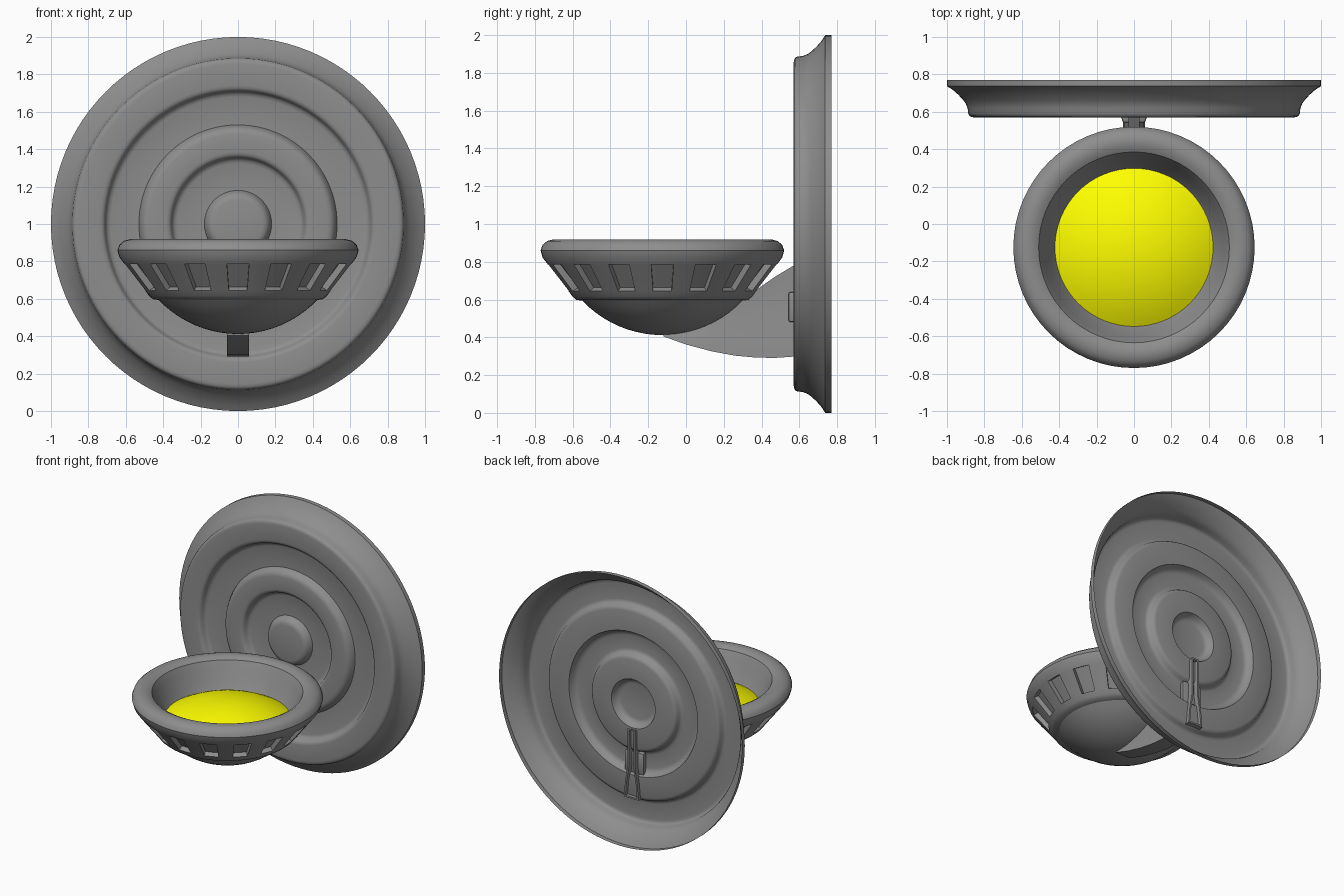
import bpy, bmesh, math
from mathutils import Vector, Matrix

if "Cube" in bpy.data.objects:
    bpy.data.objects.remove(bpy.data.objects["Cube"])

GREY = (0.27, 0.27, 0.27, 1)


def material(color):
    key = "grey" if color == GREY else "yellow"
    mat = bpy.data.materials.get(key) or bpy.data.materials.new(key)
    mat.diffuse_color = color
    mat.use_nodes = True
    mat.node_tree.nodes["Principled BSDF"].inputs["Base Color"].default_value = mat.diffuse_color
    return mat


def finish(name, bm, angle=35, color=GREY):
    bmesh.ops.recalc_face_normals(bm, faces=bm.faces)
    me = bpy.data.meshes.new(name)
    bm.to_mesh(me)
    bm.free()
    me.materials.append(material(color))
    ob = bpy.data.objects.new(name, me)
    bpy.context.collection.objects.link(ob)
    bpy.ops.object.select_all(action='DESELECT')
    ob.select_set(True)
    bpy.context.view_layer.objects.active = ob
    bpy.ops.object.shade_smooth_by_angle(angle=math.radians(angle))
    return ob


def lathe(profile, steps=64):
    """Spin (radius, height) points around z."""
    bm = bmesh.new()
    vs = [bm.verts.new((r, 0, h)) for r, h in profile]
    es = [bm.edges.new(p) for p in zip(vs, vs[1:])]
    bmesh.ops.spin(bm, geom=vs + es, cent=(0, 0, 0), axis=(0, 0, 1),
                   angle=2 * math.pi, steps=steps)
    bmesh.ops.remove_doubles(bm, verts=bm.verts, dist=1e-4)
    bmesh.ops.dissolve_degenerate(bm, edges=bm.edges, dist=1e-5)
    return bm


# Wall plate: pressed sheet with alternating raised and sunken rings (height = y)
HI, LO = 0.57, 0.62
plate = [(1.0, 0.77), (1.0, 0.737), (0.97, 0.718), (0.94, 0.692), (0.915, 0.665),
         (0.90, 0.645), (0.89, 0.62), (0.886, 0.59), (0.88, 0.578), (0.87, 0.572), (0.855, HI)]
for r_in, r_next in ((0.71, 0.53), (0.355, 0.18)):
    plate += [(r_in + 0.03, HI), (r_in + 0.014, HI + 0.003), (r_in + 0.004, HI + 0.012),
              (r_in - 0.004, LO - 0.016), (r_in - 0.012, LO - 0.006), (r_in - 0.03, LO),
              (r_next, LO), (r_next - 0.008, LO - 0.018), (r_next - 0.018, HI + 0.015),
              (r_next - 0.032, HI + 0.004), (r_next - 0.05, HI)]
plate.append((0, HI))
bm = lathe(plate, 96)
bmesh.ops.transform(bm, verts=bm.verts,
                    matrix=Matrix.Translation((0, 0, 1)) @ Matrix(
                        ((1, 0, 0, 0), (0, 0, 1, 0), (0, 1, 0, 0), (0, 0, 0, 1))))
finish("wall_plate", bm, 38)

# Bowl ring with sixteen sunken slots round its sloping side
BOWL = Vector((0, -0.125, 0))
bm = lathe([(0.41, 0.592), (0.455, 0.598), (0.475, 0.615), (0.497, 0.645), (0.606, 0.785),
            (0.634, 0.822), (0.645, 0.86), (0.634, 0.89), (0.61, 0.91), (0.575, 0.919),
            (0.54, 0.916), (0.51, 0.90), (0.485, 0.85), (0.455, 0.77), (0.422, 0.715)])
pitch = 2 * math.pi / 16
slots = [[] for _ in range(16)]
for f in bm.faces:
    c = f.calc_center_median()
    if 0.70 < c.z < 0.73 and c.xy.length > 0.5:
        a = math.atan2(c.y, c.x) / pitch
        if abs(a - round(a)) < 0.25:
            slots[round(a) % 16].append(f)
for faces in slots:
    mid = sum((f.calc_center_median() for f in faces), Vector()) / len(faces)
    inward = Vector((-mid.x, -mid.y, 0)).normalized() * 0.03 + Vector((0, 0, 0.018))
    new = bmesh.ops.extrude_face_region(bm, geom=faces)["geom"]
    bmesh.ops.translate(bm, vec=inward,
                        verts=[v for v in new if isinstance(v, bmesh.types.BMVert)])
    bmesh.ops.delete(bm, geom=[f for f in faces if f.is_valid], context='FACES_ONLY')
finish("bowl_ring", bm).location = BOWL


def cap(r, z_edge, z_pole, n=10):
    """Profile of a shallow spherical cap."""
    h = abs(z_pole - z_edge)
    big = (r * r + h * h) / (2 * h)
    end = math.asin(r / big)
    s = 1 if z_pole > z_edge else -1
    return [(big * math.sin(end * i / n), z_pole - s * big * (1 - math.cos(end * i / n)))
            for i in range(n, -1, -1)]


# Rounded underside and yellow lit dome
finish("bowl_underside", lathe(cap(0.425, 0.595, 0.412))).location = BOWL
finish("light_dome", lathe(cap(0.425, 0.715, 0.83)), color=(1, 1, 0, 1)).location = BOWL

# Support arm: side outline (y, z), wider towards its lower edge
top = [(-0.12, 0.45), (0.0, 0.47), (0.14, 0.52), (0.26, 0.58), (0.37, 0.65),
       (0.47, 0.72), (0.57, 0.78), (0.645, 0.82)]
low = [(-0.12, 0.405), (0.0, 0.362), (0.14, 0.325), (0.26, 0.303), (0.37, 0.293),
       (0.47, 0.291), (0.57, 0.298), (0.645, 0.305)]
bm = bmesh.new()
sections = []
for (y, zt), (_, zl) in zip(top, low):
    pts = [(zl, 0.06)]
    pts += [(max(zl + 0.005 * k, min(z, zt - 0.005 * (3 - k))), w)
            for k, z, w in ((1, 0.42, 0.05), (2, 0.54, 0.03))]
    pts += [(zt, 0.03)]
    sections.append([bm.verts.new((w, y, z)) for z, w in pts] +
                    [bm.verts.new((-w, y, z)) for z, w in reversed(pts)])
for a, b in zip(sections, sections[1:]):
    for i in range(len(a)):
        j = (i + 1) % len(a)
        bm.faces.new((a[i], a[j], b[j], b[i]))
bm.faces.new(sections[0])
back = bm.faces.new(sections[-1])
bmesh.ops.recalc_face_normals(bm, faces=bm.faces)
# Hollow channel in the rear end of the arm
bmesh.ops.inset_region(bm, faces=[back], thickness=0.012, use_even_offset=True)
new = bmesh.ops.extrude_face_region(bm, geom=[back])["geom"]
bmesh.ops.translate(bm, vec=(0, -0.05, 0),
                    verts=[v for v in new if isinstance(v, bmesh.types.BMVert)])
if back.is_valid:
    bmesh.ops.delete(bm, geom=[back], context='FACES_ONLY')
finish("support_arm", bm)

# Small bracket block where the arm meets the plate
bm = bmesh.new()
bmesh.ops.create_cube(bm, size=1)
for v in bm.verts:
    w = 0.08 if v.co.y > 0 else 0.06
    v.co = (math.copysign(w, v.co.x), 0.61 if v.co.y > 0 else 0.542, 0.56 + v.co.z * 0.16)
bmesh.ops.bevel(bm, geom=bm.edges[:], offset=0.012, segments=2, affect='EDGES', profile=0.5)
finish("arm_bracket", bm)
